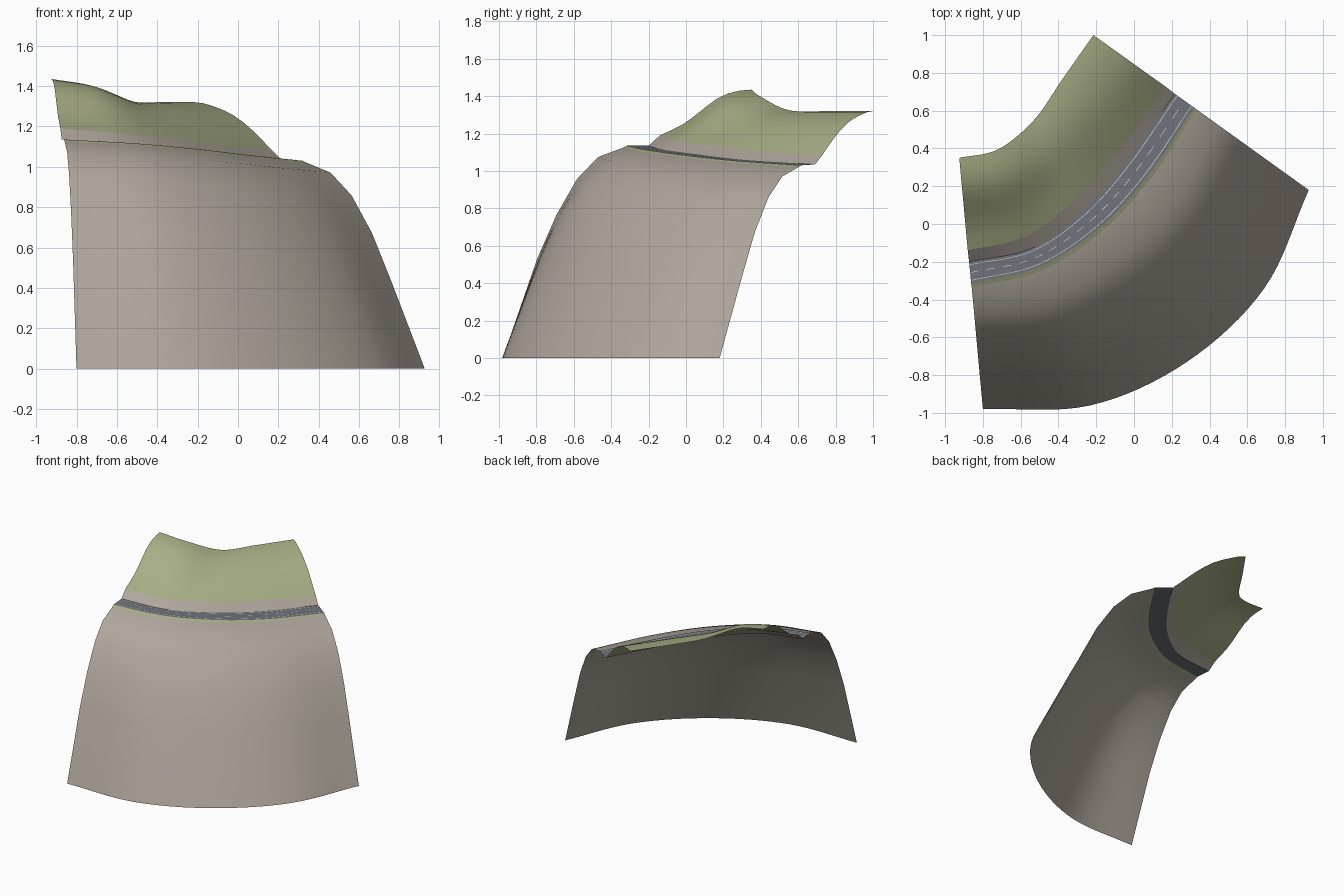
import bpy
from mathutils import Vector

cube = bpy.data.objects.get("Cube")
if cube:
    bpy.data.objects.remove(cube, do_unlink=True)

STEPS = 32  # segments along the bend


def material(name, rgb):
    m = bpy.data.materials.new(name)
    m.use_nodes = True
    m.diffuse_color = (*rgb, 1)
    bsdf = m.node_tree.nodes["Principled BSDF"]
    bsdf.inputs["Base Color"].default_value = (*rgb, 1)
    bsdf.inputs["Roughness"].default_value = 0.9
    return m


rock = material("rock", (0.43, 0.38, 0.33))
grass = material("grass", (0.39, 0.42, 0.235))
asphalt = material("asphalt", (0.16, 0.175, 0.20))
paint = material("line_paint", (0.7, 0.7, 0.66))


def spline(points):
    """Smooth row through the given points, running left to right."""
    p = [Vector(q) for q in points]
    p = [2 * p[0] - p[1]] + p + [2 * p[-1] - p[-2]]
    row = []
    for k in range(STEPS + 1):
        s = k / STEPS * (len(p) - 3)
        i = min(int(s), len(p) - 4)
        t = s - i
        a, b, c, d = p[i:i + 4]
        row.append(0.5 * (2 * b + (c - a) * t + (2 * a - 5 * b + 4 * c - d) * t * t
                          + (3 * b - a - 3 * c + d) * t ** 3))
    return row


def blend(row_a, row_b, plan, rise_left, rise_right):
    """Row between two rows, with separate plan and height fractions."""
    out = []
    for k, (a, b) in enumerate(zip(row_a, row_b)):
        u = k / STEPS
        q = a.lerp(b, plan)
        q.z = a.z + (b.z - a.z) * (rise_left * (1 - u) + rise_right * u)
        out.append(q)
    return out


def loft(name, rows, mat, keep=lambda k: True):
    """Skin rows ordered from the uphill side to the downhill side."""
    n = len(rows[0])
    verts = [v for r in rows for v in r]
    faces = [(i * n + k, (i + 1) * n + k, (i + 1) * n + k + 1, i * n + k + 1)
             for i in range(len(rows) - 1) for k in range(n - 1) if keep(k)]
    me = bpy.data.meshes.new(name)
    me.from_pydata(verts, [], faces)
    me.materials.append(mat)
    me.polygons.foreach_set("use_smooth", [True] * len(faces))
    me.update()
    ob = bpy.data.objects.new(name, me)
    bpy.context.collection.objects.link(ob)
    return ob


# Guide rows across the slope
hill_top = spline([(-.925, .35, 1.435), (-.72, .395, 1.40), (-.53, .55, 1.325),
                   (-.38, .765, 1.32), (-.215, 1.0, 1.32)])
hill_foot = spline([(-.88, -.14, 1.19), (-.58, -.068, 1.165), (-.35, .095, 1.14),
                    (-.125, .335, 1.11), (.17, .725, 1.08)])
road_in = spline([(-.873, -.20, 1.135), (-.55, -.132, 1.115), (-.285, .05, 1.09),
                  (-.055, .305, 1.06), (.215, .69, 1.035)])
road_out = spline([(-.862, -.315, 1.135), (-.5, -.228, 1.115), (-.18, -.02, 1.085),
                   (.075, .255, 1.055), (.32, .615, 1.03)])
shoulder = spline([(-.859, -.335, 1.125), (-.49, -.247, 1.105), (-.165, -.035, 1.075),
                   (.09, .243, 1.045), (.335, .604, 1.022)])
base = spline([(-.80, -.98, 0), (-.23, -.96, 0), (.28, -.73, 0),
               (.69, -.34, 0), (.925, .18, 0)])

# Grassy hill above the road
hill = [(.88, .98, .975), (.75, .92, .91), (.62, .8, .83), (.5, .62, .73),
        (.37, .41, .58), (.25, .24, .41), (.12, .11, .2)]
loft("grass_hill", [hill_top] + [blend(hill_foot, hill_top, *h) for h in hill]
     + [hill_foot], grass)

# Rock cutting, road and grass verge
loft("rock_cutting", [hill_foot, road_in], rock)
loft("road", [road_in, road_out], asphalt)
loft("grass_verge", [road_out, shoulder], grass)

# Rock cliff below the road
cliff = [(.21, .045, .05), (.385, .15, .16), (.555, .32, .34), (.715, .53, .57)]
loft("rock_cliff", [shoulder] + [blend(shoulder, base, *c) for c in cliff] + [base], rock)


# Painted road lines
def road_line(name, centre, width, keep):
    rows = [blend(road_in, road_out, centre + s * width / 2, centre, centre) for s in (-1, 1)]
    for r in rows:
        for v in r:
            v.z += 0.002
    loft(name, rows, paint, keep)


road_line("inner_edge_line", .14, .025, lambda k: True)
road_line("centre_line", .5, .025, lambda k: k % 2 == 0)
road_line("outer_edge_line", .86, .025, lambda k: True)
